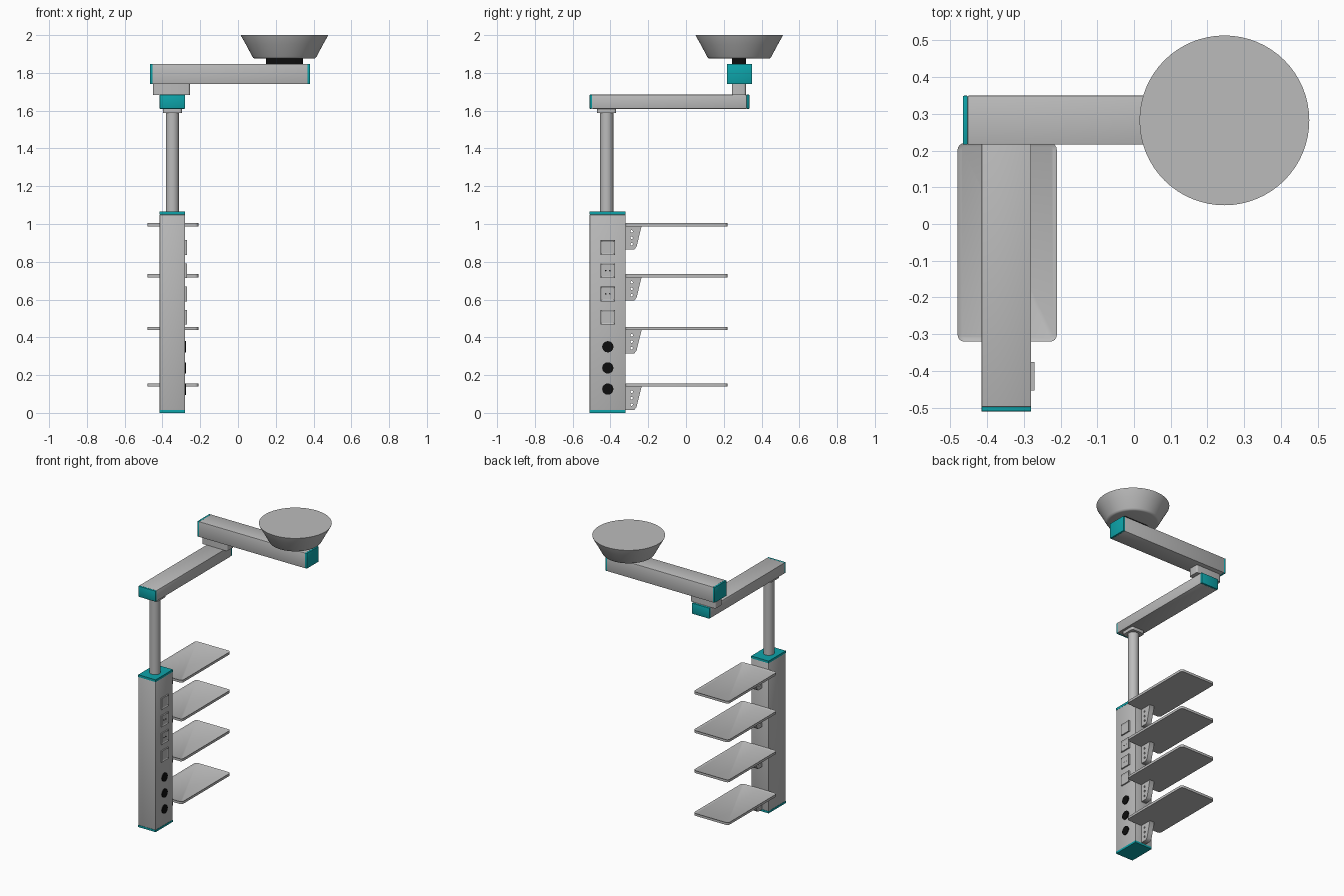
import bpy, bmesh, math
from mathutils import Vector, Matrix

old = bpy.data.objects.get("Cube")
if old:
    bpy.data.objects.remove(old, do_unlink=True)


def material(name, rgb):
    m = bpy.data.materials.new(name)
    m.use_nodes = True
    m.diffuse_color = (*rgb, 1)
    node = m.node_tree.nodes["Principled BSDF"]
    node.inputs["Base Color"].default_value = (*rgb, 1)
    node.inputs["Roughness"].default_value = 0.6
    return m


GREY = material("light grey", (0.5, 0.5, 0.5))
TEAL = material("teal", (0.004, 0.37, 0.4))
BLACK = material("black", (0.004, 0.004, 0.004))


def finish(name, bm, mat, smooth=False):
    bmesh.ops.recalc_face_normals(bm, faces=bm.faces)
    mesh = bpy.data.meshes.new(name)
    bm.to_mesh(mesh)
    bm.free()
    mesh.materials.append(mat)
    ob = bpy.data.objects.new(name, mesh)
    bpy.context.collection.objects.link(ob)
    if smooth:
        bpy.ops.object.select_all(action="DESELECT")
        ob.select_set(True)
        bpy.context.view_layer.objects.active = ob
        bpy.ops.object.shade_smooth_by_angle(angle=math.radians(35))
    return ob


def box(name, lo, hi, mat, bevel=0.0, upright_only=False, inset=None):
    """Box between two corners; inset = (direction, margin, depth) sinks a panel."""
    lo, hi = Vector(lo), Vector(hi)
    bm = bmesh.new()
    bmesh.ops.create_cube(bm, size=1)
    for v in bm.verts:
        v.co = (lo + hi) / 2 + v.co * (hi - lo)
    if bevel:
        edges = [e for e in bm.edges if not upright_only
                 or abs(e.verts[0].co.z - e.verts[1].co.z) > 1e-4]
        bmesh.ops.bevel(bm, geom=edges, offset=bevel, segments=4 if upright_only else 2,
                        profile=0.5, affect="EDGES")
    if inset:
        d, margin, depth = Vector(inset[0]), inset[1], inset[2]
        bm.normal_update()
        panel = max((f for f in bm.faces if f.normal.dot(d) > 0.99),
                    key=lambda f: f.calc_area())
        bmesh.ops.inset_region(bm, faces=[panel], thickness=margin)
        bmesh.ops.translate(bm, verts=panel.verts, vec=-d * depth)
    return finish(name, bm, mat, smooth=bool(bevel))


def cylinder(name, centre, radius, length, mat, sides=32, axis="Z"):
    bm = bmesh.new()
    turn = Matrix.Rotation(math.pi / 2, 4, "Y") if axis == "X" else Matrix()
    bmesh.ops.create_cone(bm, cap_ends=True, segments=sides, radius1=radius, radius2=radius,
                          depth=length, matrix=Matrix.Translation(centre) @ turn)
    return finish(name, bm, mat, smooth=True)


def lathe(name, centre, profile, mat, sides=64):
    bm = bmesh.new()
    rings = []
    for r, z in profile:
        rings.append([bm.verts.new((centre[0] + r * math.cos(2 * math.pi * i / sides),
                                    centre[1] + r * math.sin(2 * math.pi * i / sides), z))
                      for i in range(sides)])
    for a, b in zip(rings, rings[1:]):
        for i in range(sides):
            j = (i + 1) % sides
            bm.faces.new((a[i], a[j], b[j], b[i]))
    bm.faces.new(rings[0])
    bm.faces.new(rings[-1])
    return finish(name, bm, mat, smooth=True)


def bracket(name, top):
    """Tapered gusset with three through holes, standing in the y-z plane."""
    outline = [(-0.322, 0), (-0.235, 0), (-0.262, -0.11), (-0.275, -0.125), (-0.322, -0.125)]
    loops = [outline]
    for drop in (0.028, 0.062, 0.096):
        loops.append([(-0.288 + 0.007 * math.cos(a * math.pi / 5),
                       -drop + 0.007 * math.sin(a * math.pi / 5)) for a in range(10)])
    curve = bpy.data.curves.new(name, "CURVE")
    curve.dimensions = "2D"
    curve.fill_mode = "BOTH"
    curve.extrude = 0.018
    for pts in loops:
        s = curve.splines.new("POLY")
        s.points.add(len(pts) - 1)
        for p, (y, z) in zip(s.points, pts):
            p.co = (y, z, 0, 1)
        s.use_cyclic_u = True
    curve.materials.append(GREY)
    ob = bpy.data.objects.new(name, curve)
    # local x -> y, local y -> z, local z -> x
    ob.matrix_world = Matrix(((0, 0, 1, MID_X), (1, 0, 0, 0), (0, 1, 0, top), (0, 0, 0, 1)))
    bpy.context.collection.objects.link(ob)


MID_X = -0.347
L, R = -0.415, -0.28          # column and lower arm sides
FRONT, BACK = -0.51, -0.32    # column depth

# Service column with end caps
box("column_body", (L, FRONT, 0.013), (R, BACK, 1.05), GREY, 0.004)
box("column_bottom_cap", (L, FRONT, 0), (R, BACK, 0.014), TEAL)
box("column_top_cap", (L, FRONT, 1.049), (R, BACK, 1.065), TEAL)

# Pole and its mounting flange
cylinder("pole", (MID_X, -0.42, 1.325), 0.035, 0.53, GREY)
box("pole_flange", (MID_X - 0.05, -0.47, 1.588), (MID_X + 0.05, -0.37, 1.612), GREY, 0.012, True)

# Lower arm, running front to back
box("lower_arm", (L, -0.498, 1.61), (R, 0.322, 1.685), GREY, 0.003)
box("lower_arm_front_cap", (L, FRONT, 1.61), (R, -0.497, 1.685), TEAL, 0.003)
box("lower_arm_back_cap", (L, 0.321, 1.61), (R, 0.335, 1.685), TEAL, 0.003)

# Joint between the arms
box("arm_joint", (-0.45, 0.243, 1.684), (-0.254, 0.317, 1.742), GREY, 0.012, True)

# Upper arm, running sideways
box("upper_arm", (-0.453, 0.216, 1.74), (0.368, 0.349, 1.848), GREY, 0.003)
box("upper_arm_right_cap", (-0.466, 0.216, 1.74), (-0.452, 0.349, 1.848), TEAL, 0.003)
box("upper_arm_left_cap", (0.367, 0.216, 1.74), (0.381, 0.349, 1.848), TEAL, 0.003)

# Ceiling mount
box("ceiling_joint", (0.148, 0.243, 1.846), (0.344, 0.317, 1.878), BLACK, 0.012, True)
lathe("ceiling_cover", (0.246, 0.282),
      [(0.155, 1.875), (0.164, 1.878), (0.17, 1.886), (0.204, 1.95), (0.229, 1.994), (0.231, 2.0)],
      GREY)

# Shelves with brackets
for i, z in enumerate((1.005, 0.735, 0.455, 0.156)):
    box(f"shelf_{i + 1}", (-0.48, BACK, z - 0.017), (-0.21, 0.22, z), GREY, 0.018, True,
        inset=((0, 0, 1), 0.01, 0.005))
    bracket(f"shelf_bracket_{i + 1}", z - 0.016)

# Square outlets on the left side of the column
SIDE_Y = -0.414
for i, z in enumerate((0.875, 0.753, 0.63, 0.507)):
    box(f"outlet_{i + 1}", (R - 0.004, SIDE_Y - 0.039, z - 0.039),
        (R + 0.009, SIDE_Y + 0.039, z + 0.039), GREY, inset=((1, 0, 0), 0.012, 0.004))
    if i in (1, 2):
        for k in (-1, 1):
            cylinder(f"outlet_hole_{i + 1}", (R + 0.005, SIDE_Y + 0.011 * k, z), 0.004, 0.002,
                     BLACK, 8, "X")

# Round gas ports below the outlets
for i, z in enumerate((0.35, 0.238, 0.126)):
    cylinder(f"gas_port_{i + 1}", (R + 0.001, SIDE_Y, z), 0.03, 0.01, BLACK, 16, "X")
